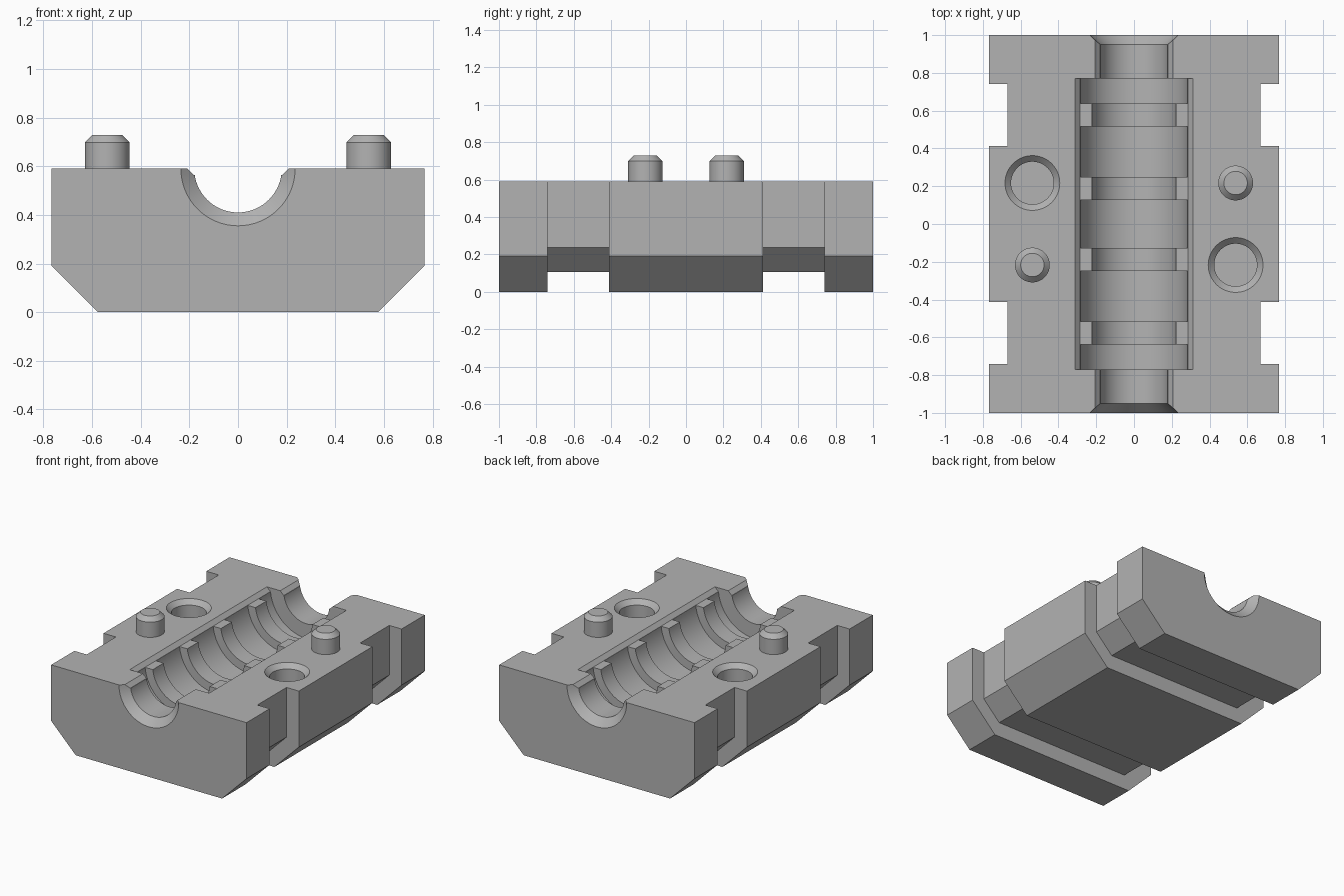
import bpy, bmesh, math
from mathutils import Matrix

if "Cube" in bpy.data.objects:
    bpy.data.objects.remove(bpy.data.objects["Cube"])

TOP = 0.59      # parting face height
SEG = 64

grey = bpy.data.materials.new("mid grey")
grey.diffuse_color = (0.45, 0.45, 0.45, 1)
grey.use_nodes = True
grey.node_tree.nodes["Principled BSDF"].inputs["Base Color"].default_value = grey.diffuse_color


def finish(name, bm):
    bmesh.ops.recalc_face_normals(bm, faces=bm.faces)
    mesh = bpy.data.meshes.new(name)
    bm.to_mesh(mesh)
    bm.free()
    mesh.materials.append(grey)
    obj = bpy.data.objects.new(name, mesh)
    bpy.context.collection.objects.link(obj)
    return obj


def prism(name, half, y0, y1):
    """Extrude a profile, mirrored in x, along y."""
    pts = half + [(-x, z) for x, z in reversed(half)]
    bm = bmesh.new()
    face = bm.faces.new([bm.verts.new((x, y0, z)) for x, z in pts])
    new = bmesh.ops.extrude_face_region(bm, geom=[face])["geom"]
    verts = [v for v in new if isinstance(v, bmesh.types.BMVert)]
    bmesh.ops.translate(bm, verts=verts, vec=(0, y1 - y0, 0))
    return finish(name, bm)


def lathe(name, profile, matrix):
    """Closed solid of revolution about local z from (radius, height) points."""
    bm = bmesh.new()
    rings = [[bm.verts.new((r * math.cos(a), r * math.sin(a), h))
              for a in (2 * math.pi * i / SEG for i in range(SEG))]
             for r, h in profile]
    for a, b in zip(rings, rings[1:]):
        for i in range(SEG):
            j = (i + 1) % SEG
            bm.faces.new((a[i], a[j], b[j], b[i]))
    bm.faces.new(rings[0])
    bm.faces.new(rings[-1])
    bm.transform(matrix)
    return finish(name, bm)


def cut(target, cutter):
    mod = target.modifiers.new("cut", 'BOOLEAN')
    mod.operation, mod.solver, mod.object = 'DIFFERENCE', 'EXACT', cutter
    bpy.context.view_layer.objects.active = target
    bpy.ops.object.modifier_apply(modifier=mod.name)
    bpy.data.objects.remove(cutter)


def smooth(obj):
    bpy.ops.object.select_all(action='DESELECT')
    obj.select_set(True)
    bpy.context.view_layer.objects.active = obj
    bpy.ops.object.shade_smooth_by_angle(angle=math.radians(25))


# block with chamfered lower edges
block = prism("mould_half", [(0.575, 0), (0.767, 0.192), (0.767, TOP)], -1, 1)

# grooves wrapping around sides and underside
groove = [(0.9, -0.2), (0.9, 0.8), (0.67, 0.8), (0.67, 0.237), (0.538, 0.105)]
for y0, y1 in ((-0.74, -0.413), (0.413, 0.74)):
    cut(block, prism("groove_cutter", groove, y0, y1))

# stepped bore: flared ends, wide cavity, four ribs
ribs = [(-0.637, -0.515), (-0.25, -0.127), (0.127, 0.25), (0.515, 0.637)]
bore = [(0.257, -1.02), (0.18, -0.95), (0.18, -0.77), (0.285, -0.77)]
for a, b in ribs:
    bore += [(0.285, a), (0.225, a), (0.225, b), (0.285, b)]
bore += [(0.285, 0.77), (0.18, 0.77), (0.18, 0.95), (0.257, 1.02)]
along_y = Matrix.Translation((0, 0, TOP)) @ Matrix.Rotation(-math.pi / 2, 4, 'X')
cut(block, lathe("bore_cutter", bore, along_y))

# bevelled rims along the cavity and the end bores
for w, y0, y1 in ((0.285, -0.77, 0.77), (0.18, -1.1, -0.76), (0.18, 0.76, 1.1)):
    rim = [(w, TOP - 0.027), (w + 0.045, TOP + 0.018)]
    cut(block, prism("rim_cutter", rim, y0, y1))

# pin sockets and locating pins, diagonally opposite
for s in (1, -1):
    at = Matrix.Translation((-0.538 * s, 0.217 * s, TOP))
    socket = [(0.113, -0.17), (0.113, -0.032), (0.165, 0.02)]
    cut(block, lathe("socket_cutter", socket, at))
    pin = lathe("locating_pin", [(0.092, -0.02), (0.092, 0.108), (0.062, 0.138)],
                Matrix.Translation((0.538 * s, 0.217 * s, TOP)))
    smooth(pin)
smooth(block)
